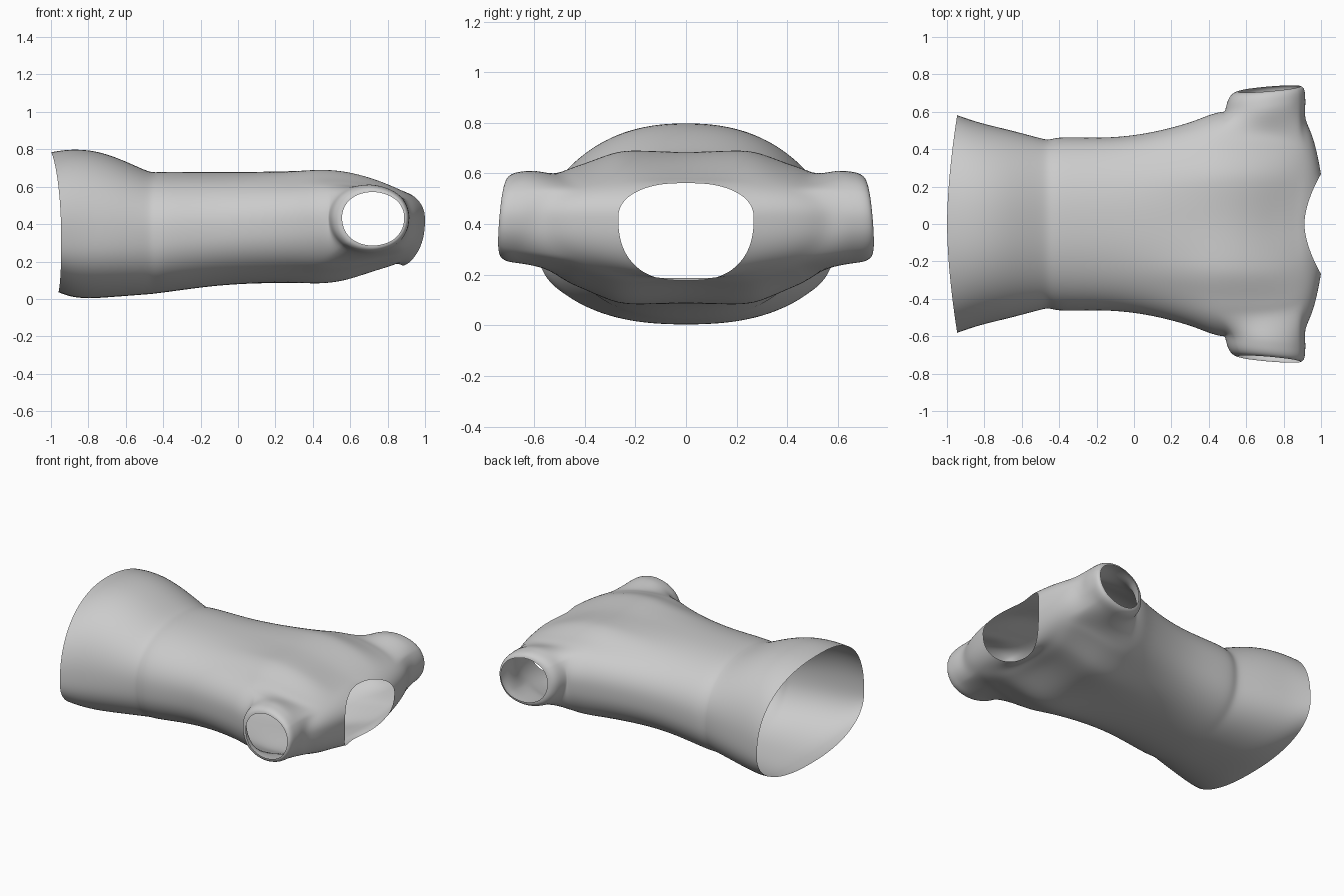
import bpy, bmesh
from math import sin, cos, pi, exp, atan2

if "Cube" in bpy.data.objects:
    bpy.data.objects.remove(bpy.data.objects["Cube"])

N = 48          # points around the body
ARM = 5         # half-height of the arm opening, in segments

# Body rings from hem to neck: x, half width, z low, z high
RINGS = [
    (-1, .583, .035, .785), (-.92, .562, .01, .8), (-.8, .535, 0, .8),
    (-.67, .505, .01, .768), (-.51, .462, .022, .694), (-.46, .448, .026, .676),
    (-.42, .462, .031, .679), (-.35, .466, .04, .681), (-.12, .459, .072, .677),
    (.1, .488, .08, .684), (.31, .545, .073, .696), (.4, .585, .07, .702),
    (.47, .605, .072, .703), (.56, .61, .085, .694), (.66, .61, .118, .669),
    (.75, .595, .147, .636), (.82, .565, .165, .606), (.86, .49, .18, .588),
    (.89, .38, .18, .576), (.91, .268, .172, .564),
]
ARM_FIRST, ARM_LAST = 12, 16

# Sleeve rings: y, centre x, radius
SLEEVE = [(.615, .7, .218), (.66, .705, .212), (.695, .71, .205),
          (.718, .717, .188), (.722, .722, .168)]


def clamp(v):
    return max(0, min(1, v))


def spow(v, p):
    return (1 if v >= 0 else -1) * abs(v) ** p


def ring_point(row, k):
    x0, w, lo, hi = row
    a = 2 * pi * k / N
    c, s = cos(a), sin(a)
    mid = .30 + .125 * clamp((x0 + 1) / 1.4)
    n = 2.25 if s >= 0 else 2.4
    y = w * spow(c, 2 / n)
    z = mid + (hi - mid if s >= 0 else mid - lo) * spow(s, 2 / n)
    # hem and shoulder edges curve along x
    hem = clamp((-.8 - x0) / .2)
    side = x0 + .055 * hem + .09 * clamp((x0 - .44) / .3)
    middle = x0 if s >= 0 else x0 + .04 * hem - .03 * clamp((x0 - .6) / .3)
    x = middle + (side - middle) * abs(c) ** 1.5
    # centre fold and soft pleats on chest and back
    fade = clamp(x / .45) * clamp((.93 - x) / .2)
    z += s * fade * (.008 * cos(y * 24) - .028 * exp(-(y / .09) ** 2))
    return x, y, z


bm = bmesh.new()

# Body shell, open at hem and neck, with arm openings left out
grid = [[bm.verts.new(ring_point(r, k)) for k in range(N)] for r in RINGS]


def in_arm(i, k):
    near = (k + ARM) % (N // 2) < 2 * ARM
    return ARM_FIRST <= i < ARM_LAST and near


for i in range(len(grid) - 1):
    for k in range(N):
        if not in_arm(i, k):
            j = (k + 1) % N
            bm.faces.new((grid[i][k], grid[i][j], grid[i + 1][j], grid[i + 1][k]))


# Sleeves grown out of the arm openings
def add_sleeve(centre, side):
    ks = [(centre + d) % N for d in range(-ARM, ARM + 1)]
    loop = [grid[ARM_FIRST][k] for k in ks]
    loop += [grid[i][ks[-1]] for i in range(ARM_FIRST + 1, ARM_LAST)]
    loop += [grid[ARM_LAST][k] for k in reversed(ks)]
    loop += [grid[i][ks[0]] for i in range(ARM_LAST - 1, ARM_FIRST, -1)]
    angles = [atan2((v.co.z - .425) / .19, (v.co.x - .70) / .22) for v in loop]
    for y, cx, r in SLEEVE:
        new = []
        for a in angles:
            x, z = cx + r * cos(a), .43 + .89 * r * sin(a)
            tilt = .085 * (x - .72) - .09 * (z - .43)
            new.append(bm.verts.new((x, side * (y + tilt), z)))
        for q in range(len(loop)):
            p = (q + 1) % len(loop)
            bm.faces.new((loop[q], loop[p], new[p], new[q]))
        loop = new


add_sleeve(0, 1)
add_sleeve(N // 2, -1)

loose = [v for v in bm.verts if not v.link_faces]
bmesh.ops.delete(bm, geom=loose, context='VERTS')
bmesh.ops.recalc_face_normals(bm, faces=bm.faces[:])
for f in bm.faces:
    f.smooth = True

mesh = bpy.data.meshes.new("shirt_dress")
bm.to_mesh(mesh)
bm.free()
shirt = bpy.data.objects.new("shirt_dress", mesh)
bpy.context.collection.objects.link(shirt)

# Smooth cloth surface
sub = shirt.modifiers.new("smooth_cloth", 'SUBSURF')
sub.levels = sub.render_levels = 2
